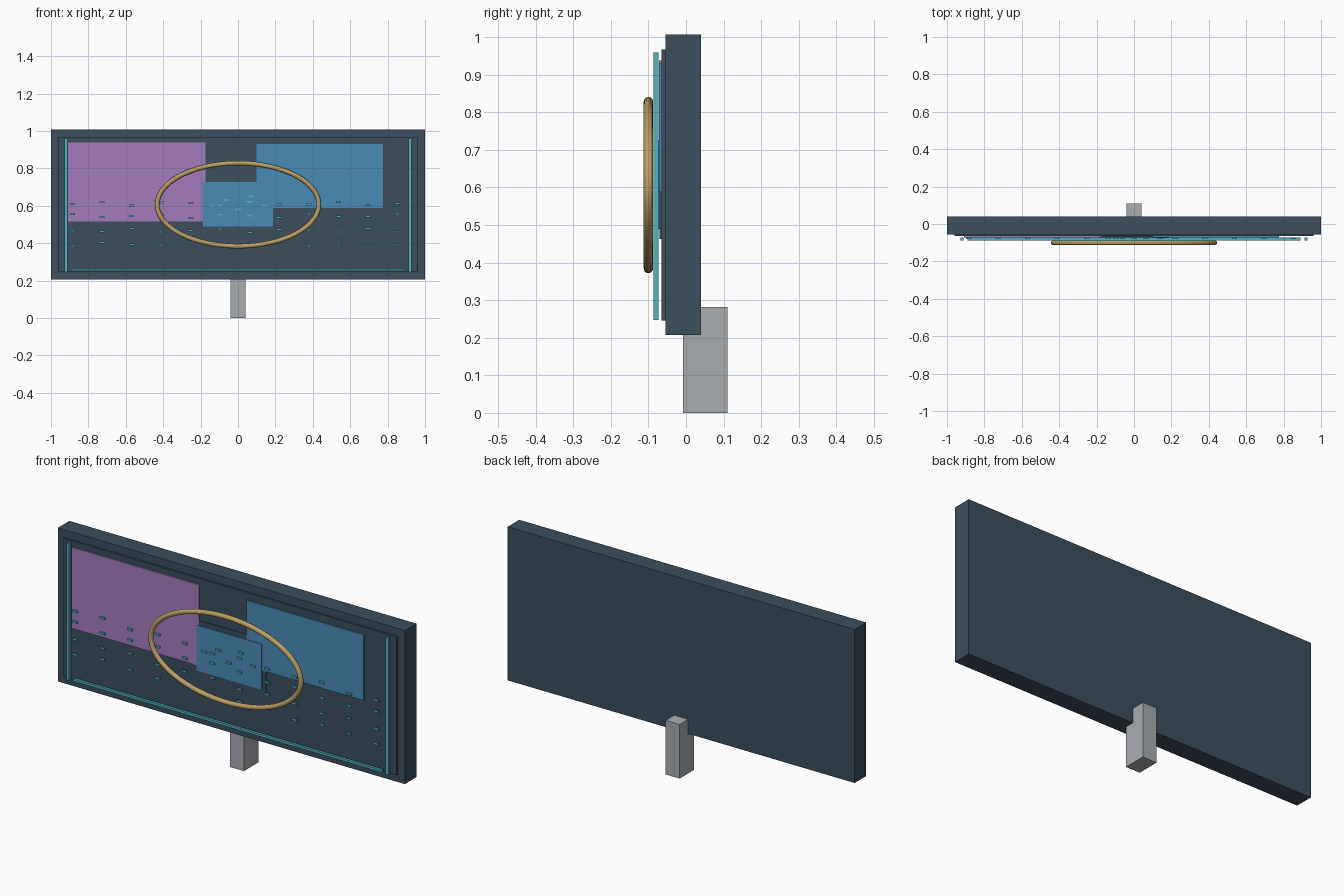
import bpy
import bmesh
import math
from mathutils import Matrix, Vector

cube = bpy.data.objects.get("Cube")
if cube:
    bpy.data.objects.remove(cube, do_unlink=True)


def material(name, srgb):
    """One flat colour, given as 0-255 sRGB and stored linear."""
    rgb = [((c / 255 + 0.055) / 1.055) ** 2.4 for c in srgb]
    mat = bpy.data.materials.new(name)
    mat.use_nodes = True
    mat.diffuse_color = (*rgb, 1)
    mat.node_tree.nodes["Principled BSDF"].inputs["Base Color"].default_value = (*rgb, 1)
    return mat


slate = material("dark slate", (60, 78, 92))
purple = material("purple", (164, 125, 188))
blue = material("blue", (74, 140, 183))
teal = material("teal", (82, 178, 190))
gold = material("gold", (186, 160, 104))
grey = material("light grey", (169, 174, 176))


def add_box(bm, x, y, z):
    """Box between (min, max) pairs on each axis."""
    size = Vector([b - a for a, b in (x, y, z)])
    centre = Vector([(a + b) / 2 for a, b in (x, y, z)])
    bmesh.ops.create_cube(bm, size=1,
                          matrix=Matrix.Translation(centre) @ Matrix.Diagonal((*size, 1)))


def make_object(name, bm, mat):
    mesh = bpy.data.meshes.new(name)
    bm.to_mesh(mesh)
    bm.free()
    mesh.materials.append(mat)
    obj = bpy.data.objects.new(name, mesh)
    bpy.context.collection.objects.link(obj)
    return obj


def box(name, x, y, z, mat):
    bm = bmesh.new()
    add_box(bm, x, y, z)
    return make_object(name, bm, mat)


# Frame, screen and stand
box("frame", (-1, 1), (-0.055, 0.04), (0.207, 1.007), slate)
box("screen", (-0.96, 0.96), (-0.065, -0.054), (0.246, 0.967), slate)
box("stand", (-0.04, 0.04), (-0.008, 0.11), (0, 0.282), grey)

# Coloured panels on the screen
box("purple_panel", (-0.91, -0.175), (-0.072, -0.064), (0.515, 0.937), purple)
box("blue_panel", (0.1, 0.775), (-0.072, -0.064), (0.588, 0.93), blue)
box("centre_backing", (-0.21, 0.21), (-0.07, -0.064), (0.462, 0.75), slate)
box("centre_panel", (-0.188, 0.188), (-0.075, -0.069), (0.489, 0.726), blue)

# Light strips along both sides and the bottom
for side, sign in (("left", 1), ("right", -1)):
    edges = sorted((sign * 0.912, sign * 0.927))
    box(side + "_light_strip", edges, (-0.087, -0.073), (0.247, 0.959), teal)
box("bottom_light_strip", (-0.89, 0.89), (-0.087, -0.073), (0.25, 0.262), teal)

# Small indicator marks: a slightly uneven grid
bm = bmesh.new()


def add_mark(x, z):
    add_box(bm, (x - 0.014, x + 0.014), (-0.081, -0.073), (z - 0.005, z + 0.005))


for column in range(12):
    for row, z in enumerate((0.611, 0.546, 0.468, 0.395)):
        add_mark(-0.885 + 0.158 * column, z + 0.01 * math.sin(2.3 * column + 1.7 * row))

# Extra marks clustered on the centre panel
for x, z in ((-0.14, 0.6), (-0.06, 0.63), (0.07, 0.65), (0.14, 0.6), (0, 0.58)):
    add_mark(x, z)
make_object("indicator_marks", bm, teal)

# Oval ring: round tube swept along an ellipse
bm = bmesh.new()
rings = []
segments, sides, tube = 96, 12, 0.0125
for i in range(segments):
    a = math.tau * i / segments
    normal = Vector((0.222 * math.cos(a), 0, 0.432 * math.sin(a))).normalized()
    centre = Vector((0.432 * math.cos(a), -0.1, 0.606 + 0.222 * math.sin(a)))
    ring = []
    for j in range(sides):
        b = math.tau * j / sides
        offset = normal * math.cos(b) + Vector((0, 1, 0)) * math.sin(b)
        ring.append(bm.verts.new(centre + offset * tube))
    rings.append(ring)
for i in range(segments):
    here, after = rings[i], rings[(i + 1) % segments]
    for j in range(sides):
        k = (j + 1) % sides
        bm.faces.new((here[j], here[k], after[k], after[j]))
bmesh.ops.recalc_face_normals(bm, faces=bm.faces)
make_object("oval_ring", bm, gold)
